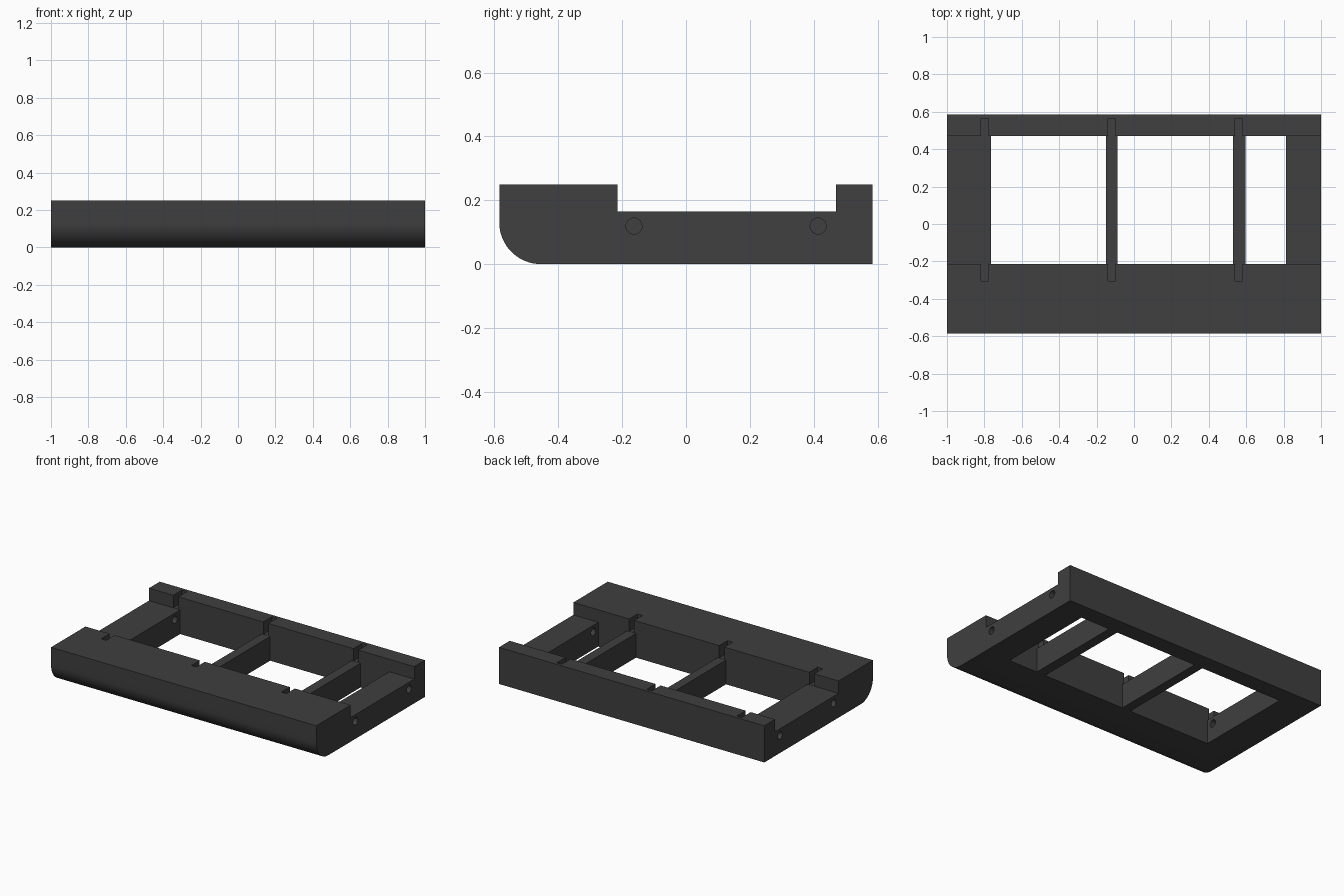
import bpy, bmesh, math
from mathutils import Matrix

if "Cube" in bpy.data.objects:
    bpy.data.objects.remove(bpy.data.objects["Cube"])

mat = bpy.data.materials.new("charcoal")
mat.diffuse_color = (0.05, 0.05, 0.05, 1)
mat.use_nodes = True
mat.node_tree.nodes["Principled BSDF"].inputs["Base Color"].default_value = mat.diffuse_color

FRONT_IN, BACK_IN = -0.215, 0.47      # inner faces of the two long beams
LOW, TOP, HALF_Y, R = 0.165, 0.25, 0.585, 0.13


def new_object(name, bm):
    bmesh.ops.recalc_face_normals(bm, faces=bm.faces)
    me = bpy.data.meshes.new(name)
    bm.to_mesh(me)
    bm.free()
    ob = bpy.data.objects.new(name, me)
    bpy.context.collection.objects.link(ob)
    return ob


def add_box(bm, x0, x1, y0, y1, z0, z1):
    m = (Matrix.Translation(((x0 + x1) / 2, (y0 + y1) / 2, (z0 + z1) / 2))
         @ Matrix.Diagonal((x1 - x0, y1 - y0, z1 - z0, 1)))
    bmesh.ops.create_cube(bm, size=1, matrix=m)


def cut(target, name, bm):
    cutter = new_object(name, bm)
    mod = target.modifiers.new(name, 'BOOLEAN')
    mod.operation, mod.solver, mod.object = 'DIFFERENCE', 'EXACT', cutter
    bpy.context.view_layer.objects.active = target
    bpy.ops.object.modifier_apply(modifier=name)
    bpy.data.objects.remove(cutter)


# Frame: side profile with rounded lower front edge, extruded along x
profile = [(HALF_Y, 0), (HALF_Y, TOP), (BACK_IN, TOP), (BACK_IN, LOW),
           (FRONT_IN, LOW), (FRONT_IN, TOP), (-HALF_Y, TOP)]
for i in range(17):
    a = math.pi + i * math.pi / 32
    profile.append((-HALF_Y + R + R * math.cos(a), R + R * math.sin(a)))
bm = bmesh.new()
face = bm.faces.new([bm.verts.new((-1, y, z)) for y, z in profile])
ext = bmesh.ops.extrude_face_region(bm, geom=[face])
bmesh.ops.translate(bm, vec=(2, 0, 0),
                    verts=[v for v in ext["geom"] if isinstance(v, bmesh.types.BMVert)])
frame = new_object("frame", bm)
frame.data.materials.append(mat)

# Three openings, leaving two cross bars and two side blocks
bm = bmesh.new()
for x0, x1 in ((-0.765, -0.151), (-0.087, 0.528), (0.595, 0.812)):
    add_box(bm, x0, x1, FRONT_IN, BACK_IN, -0.1, 0.4)
cut(frame, "openings", bm)

# Narrow slots in the tops of both beams
bm = bmesh.new()
for x in (-0.798, -0.119, 0.56):
    add_box(bm, x - 0.019, x + 0.019, -0.305, FRONT_IN + 0.02, LOW + 0.001, 0.4)
    add_box(bm, x - 0.019, x + 0.019, BACK_IN - 0.02, 0.565, LOW + 0.001, 0.4)
cut(frame, "slots", bm)

# Round holes through the side blocks
bm = bmesh.new()
for x in (-0.9, 0.92):
    for y in (-0.163, 0.414):
        bmesh.ops.create_cone(bm, cap_ends=True, segments=32, radius1=0.025,
                              radius2=0.025, depth=0.32,
                              matrix=Matrix.Translation((x, y, 0.119))
                              @ Matrix.Rotation(math.pi / 2, 4, 'Y'))
cut(frame, "holes", bm)

# Smooth the curved front edge and hole walls, keep the rest sharp
frame.select_set(True)
bpy.context.view_layer.objects.active = frame
bpy.ops.object.shade_smooth_by_angle(angle=math.radians(30))
